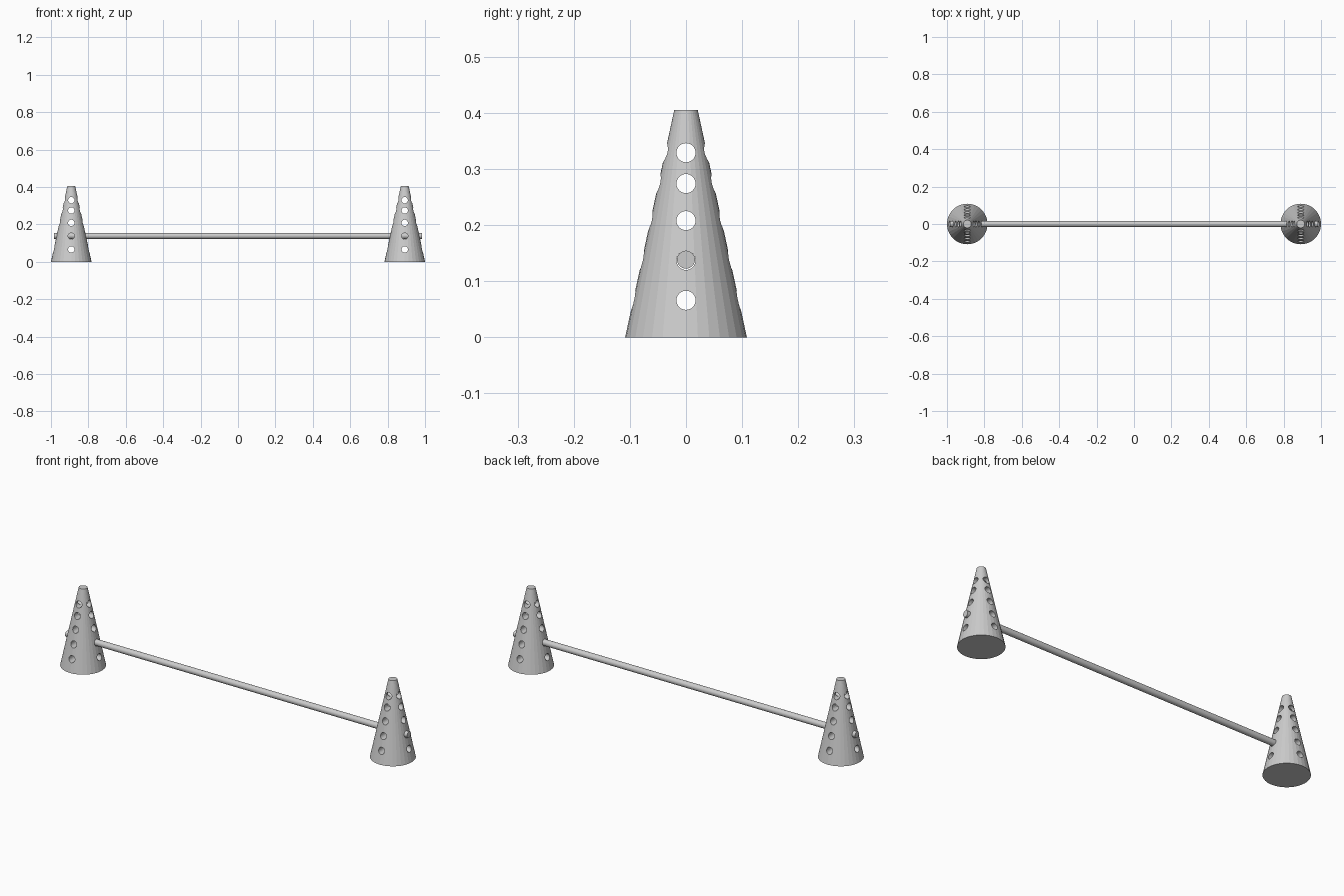
import bpy
from math import pi

if "Cube" in bpy.data.objects:
    bpy.data.objects.remove(bpy.data.objects["Cube"])

CONE_X, BASE_R, TOP_R, HEIGHT = 0.8915, 0.1085, 0.021, 0.405
HOLE_Z = (0.066, 0.137, 0.208, 0.274, 0.329)
HOLE_R, BAR_R, BAR_HALF = 0.017, 0.016, 0.984


def rod(name, radius, length, location, rotation):
    bpy.ops.mesh.primitive_cylinder_add(vertices=32, radius=radius, depth=length,
                                        location=location, rotation=rotation)
    obj = bpy.context.object
    obj.name = name
    return obj


def drilled_cone(name, x):
    # Solid truncated cone
    bpy.ops.mesh.primitive_cone_add(vertices=32, radius1=BASE_R, radius2=TOP_R,
                                    depth=HEIGHT, location=(x, 0, HEIGHT / 2))
    cone = bpy.context.object
    cone.name = name
    # Crossed through-holes at each height
    cutters = []
    for z in HOLE_Z:
        for rot in ((0, pi / 2, 0), (pi / 2, 0, 0)):
            cutter = rod("hole_cutter", HOLE_R, 0.3, (x, 0, z), rot)
            cutter.hide_render = True
            cutters.append(cutter)
            mod = cone.modifiers.new("hole", 'BOOLEAN')
            mod.operation = 'DIFFERENCE'
            mod.solver = 'EXACT'
            mod.object = cutter
    bpy.context.view_layer.objects.active = cone
    for mod in list(cone.modifiers):
        bpy.ops.object.modifier_apply(modifier=mod.name)
    for cutter in cutters:
        bpy.data.objects.remove(cutter, do_unlink=True)


# Two end cones
drilled_cone("left_cone", -CONE_X)
drilled_cone("right_cone", CONE_X)

# Crossbar through the second row of holes
rod("crossbar", BAR_R, 2 * BAR_HALF, (0, 0, 0.1385), (0, pi / 2, 0))
bpy.ops.object.shade_smooth_by_angle()
